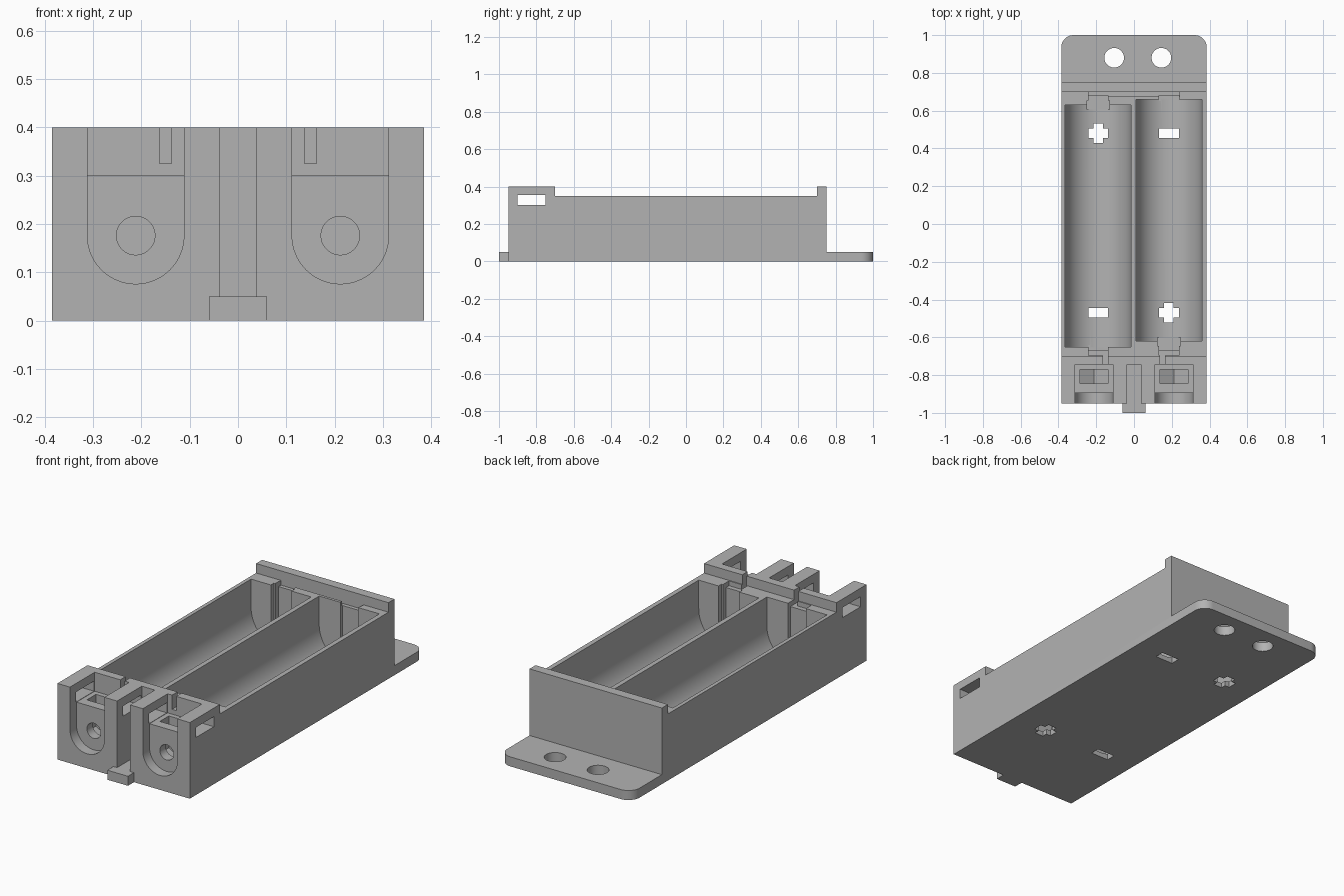
import bpy, bmesh
from math import sin, cos, radians
from mathutils import Vector

old = bpy.data.objects.get("Cube")
if old:
    bpy.data.objects.remove(old, do_unlink=True)

grey = bpy.data.materials.new("plain grey plastic")
grey.use_nodes = True
colour = (0.45, 0.45, 0.45, 1)
grey.diffuse_color = colour
grey.node_tree.nodes["Principled BSDF"].inputs["Base Color"].default_value = colour


def prism(name, pts, axis, a, b):
    """Extrude a 2D outline from a to b along an axis."""
    place = {"x": lambda p, t: (t, p[0], p[1]),
             "y": lambda p, t: (p[0], t, p[1]),
             "z": lambda p, t: (p[0], p[1], t)}[axis]
    bm = bmesh.new()
    face = bm.faces.new([bm.verts.new(place(p, a)) for p in pts])
    ext = bmesh.ops.extrude_face_region(bm, geom=[face])
    move = Vector(place((0, 0), b - a))
    bmesh.ops.translate(bm, vec=move, verts=[g for g in ext["geom"] if isinstance(g, bmesh.types.BMVert)])
    bmesh.ops.recalc_face_normals(bm, faces=bm.faces)
    mesh = bpy.data.meshes.new(name)
    bm.to_mesh(mesh)
    bm.free()
    mesh.materials.append(grey)
    ob = bpy.data.objects.new(name, mesh)
    bpy.context.collection.objects.link(ob)
    return ob


def box(name, x0, x1, y0, y1, z0, z1):
    return prism(name, [(x0, y0), (x1, y0), (x1, y1), (x0, y1)], "z", z0, z1)


def arc(cx, cz, r, start, end, steps):
    angles = [radians(start + (end - start) * i / steps) for i in range(steps + 1)]
    return [(cx + r * cos(t), cz + r * sin(t)) for t in angles]


def channel(name, x, z, r, y0, y1, start=180, steps=40):
    """A trough with a round or angled bottom, open at the top."""
    pts = arc(x, z, r, start, 540 - start, steps)
    return prism(name, pts + [(pts[-1][0], TOP), (pts[0][0], TOP)], "y", y0, y1)


def combine(cutter, operation="DIFFERENCE"):
    mod = holder.modifiers.new("cut", "BOOLEAN")
    mod.operation = operation
    mod.solver = "EXACT"
    mod.object = cutter
    bpy.context.view_layer.objects.active = holder
    bpy.ops.object.modifier_apply(modifier=mod.name)
    bpy.data.objects.remove(cutter, do_unlink=True)


TOP = 0.5
W = 0.385

# Main body, from its side outline
outline = [(-0.95, 0), (1, 0), (1, 0.05), (0.75, 0.05), (0.75, 0.4),
           (0.7, 0.4), (0.7, 0.35), (-0.7, 0.35), (-0.7, 0.4), (-0.95, 0.4)]
holder = prism("battery_holder", outline, "x", -W, W)

# Rounded corners on the mounting flange
bm = bmesh.new()
bm.from_mesh(holder.data)
corners = [e for e in bm.edges if all(v.co.y > 0.99 for v in e.verts)
           and e.verts[0].co.x == e.verts[1].co.x]
bmesh.ops.bevel(bm, geom=corners, offset=0.065, segments=10, profile=0.5, affect="EDGES")
bm.to_mesh(holder.data)
bm.free()

# Front key tab
combine(box("tab", -0.06, 0.06, -1, -0.94, 0, 0.05), "UNION")

# Battery bays; each has a button end and a flat end
for side, x, y0, y1 in ((-1, -0.19, -0.65, 0.63), (1, 0.185, -0.62, 0.66)):
    combine(channel("bay", x, 0.2, 0.175, y0, y1, steps=48))
    # Button recess
    if side < 0:
        combine(box("recess", x - 0.06, x + 0.06, 0.605, 0.655, 0.025, TOP))
    else:
        combine(box("recess", x - 0.06, x + 0.06, -0.645, -0.6, 0.025, 0.36))
    # Contact slots at both ends
    combine(box("contact", x - 0.052, x + 0.052, -0.67, y0 + 0.01, 0.03, 0.36))
    combine(box("contact", x - 0.052, x + 0.052, y1 - 0.01, 0.68, 0.03, 0.36))
    combine(box("contact_ledge", x - 0.052, x + 0.052, -0.695, -0.66, 0.325, 0.36))
    # Polarity cut-outs through the floor
    for y, plus in ((0.48, side < 0), (-0.47, side > 0)):
        combine(box("minus", x - 0.052, x + 0.052, y - 0.025, y + 0.025, -0.1, 0.1))
        if plus:
            combine(box("plus", x - 0.025, x + 0.025, y - 0.052, y + 0.052, -0.1, 0.1))

# Strip slot linking the two bays at the back
combine(box("link", -0.24, 0.24, 0.675, 0.7, 0.325, 0.36))

# Terminal pockets at the front
for s in (-1, 1):
    x = s * 0.212
    combine(box("pocket", x - 0.1, x + 0.1, -1, -0.745, 0.3, TOP))
    combine(channel("screw_head", x, 0.176, 0.1, -1, -0.895))
    combine(channel("nut_trap", x, 0.176, 0.0866, -0.845, -0.77, 210, 2))
    combine(prism("screw_hole", arc(x, 0.176, 0.04, 0, 350, 35), "y", -0.92, -0.74))
    wire = sorted((s * 0.138, s * 0.163))
    combine(box("wire_slot", wire[0], wire[1], -0.78, -0.69, 0.325, TOP))

# Centre groove above the tab, and the strap slot through the sides
combine(box("groove", -0.038, 0.038, -1.1, -0.745, 0.05, TOP))
combine(box("strap_slot", -0.5, 0.5, -0.9, -0.75, 0.302, 0.355))

# Mounting holes
for x in (-0.105, 0.145):
    combine(prism("mount_hole", arc(x, 0.88, 0.052, 0, 350, 35), "z", -0.1, 0.2))

bpy.ops.object.select_all(action="DESELECT")
holder.select_set(True)
bpy.context.view_layer.objects.active = holder
bpy.ops.object.shade_smooth_by_angle(angle=radians(30))
